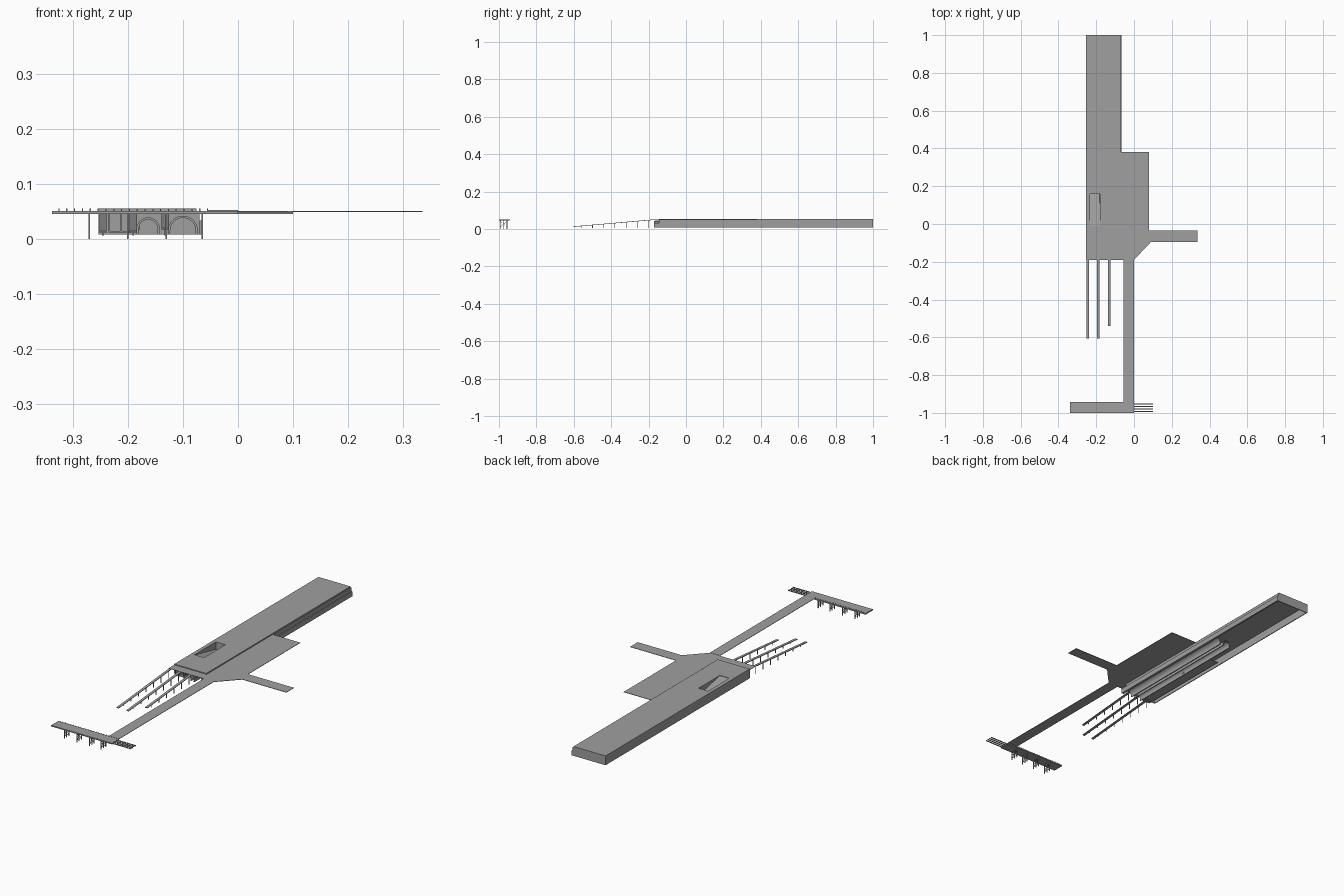
import bpy, bmesh
from math import pi, cos, sin

old = bpy.data.objects.get("Cube")
if old:
    bpy.data.objects.remove(old, do_unlink=True)

grey = bpy.data.materials.new("concrete_grey")
grey.use_nodes = True
GREY = (0.35, 0.35, 0.35, 1)
grey.diffuse_color = GREY
for node in grey.node_tree.nodes:
    if node.type == 'BSDF_PRINCIPLED':
        node.inputs["Base Color"].default_value = GREY


def finish(name, bm):
    bmesh.ops.recalc_face_normals(bm, faces=bm.faces)
    mesh = bpy.data.meshes.new(name)
    bm.to_mesh(mesh)
    bm.free()
    mesh.materials.append(grey)
    obj = bpy.data.objects.new(name, mesh)
    bpy.context.scene.collection.objects.link(obj)
    return obj


def prism(name, outline, axis, start, end):
    """Extrude a 2D outline along one axis (0=x, 1=y, 2=z)."""
    def place(point, depth):
        co = list(point)
        co.insert(axis, depth)
        return co
    bm = bmesh.new()
    face = bm.faces.new([bm.verts.new(place(p, start)) for p in outline])
    out = bmesh.ops.extrude_face_region(bm, geom=[face])
    for item in out["geom"]:
        if isinstance(item, bmesh.types.BMVert):
            item.co[axis] = end
    return finish(name, bm)


def box(name, x, y, z):
    return prism(name, [(x[0], y[0]), (x[1], y[0]), (x[1], y[1]), (x[0], y[1])], 2, *z)


def beam(name, x, y0, z0, y1, z1, width, thick):
    """Bar running in the y-z plane."""
    return prism(name, [(y0, z0), (y1, z1), (y1, z1 - thick), (y0, z0 - thick)],
                 0, x - width / 2, x + width / 2)


def arch(cx, radius, spring, steps=16):
    """Half circle on short legs, listed from left to right."""
    curve = [(cx - radius * cos(pi * i / steps), spring + radius * sin(pi * i / steps))
             for i in range(steps + 1)]
    return [(cx - radius, FLOOR)] + curve + [(cx + radius, FLOOR)]


FLOOR, DECK, ROOF = 0.008, 0.05, 0.055
LEFT, RIGHT, FRONT = -0.253, -0.07, -0.145
HOLE_X, HOLE_Y = (-0.235, -0.18), (-0.01, 0.16)

# Station roof with the stair opening
bm = bmesh.new()
xs, ys = (LEFT, *HOLE_X, -0.075), (FRONT, *HOLE_Y, 1)
grid = [[bm.verts.new((x, y, ROOF)) for x in xs] for y in ys]
for j in range(3):
    for i in range(3):
        if (i, j) != (1, 1):
            bm.faces.new((grid[j][i], grid[j][i + 1], grid[j + 1][i + 1], grid[j + 1][i]))
out = bmesh.ops.extrude_face_region(bm, geom=bm.faces[:])
for item in out["geom"]:
    if isinstance(item, bmesh.types.BMVert):
        item.co.z = DECK - 0.002
finish("station_roof", bm)

# Outer walls, open underneath
box("left_side_wall", (LEFT, LEFT + 0.004), (FRONT, 1), (FLOOR, DECK))
box("right_side_wall", (RIGHT - 0.004, RIGHT), (FRONT, 1), (FLOOR, DECK))
box("right_lower_ledge", (RIGHT, RIGHT + 0.005), (-0.17, 1), (FLOOR, 0.033))
box("back_wall", (LEFT, RIGHT), (0.996, 1), (FLOOR, DECK))

# Front wall with arched tunnel mouths
TUNNELS = ((-0.163, 0.021, 0.018), (-0.1, 0.027, 0.015))
face_line = [(LEFT, 0.046), (LEFT, FLOOR)]
for cx, radius, spring in TUNNELS:
    face_line += arch(cx, radius, spring)
face_line += [(RIGHT, FLOOR), (RIGHT, 0.046)]
prism("front_wall", face_line, 1, FRONT, FRONT + 0.004)

# Tunnel shells
for number, (cx, radius, spring) in enumerate(TUNNELS):
    outer = arch(cx, radius, spring)
    inner = arch(cx, radius - 0.004, spring)
    prism(f"tunnel_shell_{number + 1}", outer + inner[::-1], 1, -0.17, 0.5)

# Rectangular passage beside the tunnels, with piers
for x in (-0.234, -0.212, -0.19):
    box("passage_wall", (x - 0.0015, x + 0.0015), (-0.165, -0.02), (0.014, 0.046))
box("passage_floor", (-0.235, -0.185), (-0.165, 0.35), (0.012, 0.014))

# Sloping stair below the roof opening
prism("stair_ramp", [(HOLE_Y[0], 0.053), (HOLE_Y[1], 0.018),
                     (HOLE_Y[1], 0.016), (HOLE_Y[0], 0.051)], 0, *HOLE_X)
for x in HOLE_X:
    prism("stair_side", [(HOLE_Y[0], 0.051), (HOLE_Y[1], 0.016), (HOLE_Y[1], ROOF),
                         (HOLE_Y[0], ROOF)], 0, x - 0.001, x + 0.001)
box("stair_end_wall", HOLE_X, (0.159, 0.161), (0.016, ROOF))

# Plaza deck with side branch, long walkway and end platform
prism("plaza_deck", [(-0.07, 0.38), (0.08, 0.38), (0.08, -0.035), (0.335, -0.035),
                     (0.335, -0.095), (0.09, -0.095), (0, -0.19), (LEFT, -0.19),
                     (LEFT, FRONT), (-0.07, FRONT)], 2, DECK - 0.001, DECK + 0.001)
box("long_walkway", (-0.056, 0), (-0.945, -0.19), (DECK, DECK + 0.002))
box("end_platform", (-0.338, 0), (-1, -0.943), (0.045, DECK + 0.001))
for y in (-0.953, -0.966, -0.979, -0.992):
    box("platform_beam", (0, 0.1), (y - 0.002, y + 0.002), (0.045, 0.049))

# Low posts along the platform edge
for i in range(20):
    x = -0.325 + i * 0.0142
    box("edge_post", (x - 0.001, x + 0.001), (-0.947, -0.945), (DECK, ROOF))

# Trestles under the platform
for x in (-0.27, -0.2, -0.13, -0.065):
    for y in (-0.993, -0.975, -0.957):
        box("trestle_post", (x - 0.0015, x + 0.0015), (y - 0.002, y + 0.002), (0, 0.046))
    for z in (0.01, 0.026, 0.042):
        box("trestle_rail", (x - 0.001, x + 0.001), (-0.993, -0.957), (z, z + 0.002))
    beam("trestle_brace", x, -0.993, 0.012, -0.957, 0.042, 0.002, 0.002)
    beam("trestle_brace", x, -0.993, 0.042, -0.957, 0.012, 0.002, 0.002)

# Descending track beams on thin posts
for x, end in ((-0.245, -0.605), (-0.19, -0.605), (-0.132, -0.54)):
    slope = (0.05 - 0.014) / 0.415
    beam("track_beam", x, -0.19, 0.05, end, 0.05 + slope * (end + 0.19), 0.013, 0.003)
    y = -0.2
    while y > end + 0.03:
        top = 0.05 + slope * (y + 0.19) - 0.002
        box("track_post", (x - 0.0015, x + 0.0015), (y - 0.0015, y + 0.0015), (0.006, top))
        y -= 0.06
